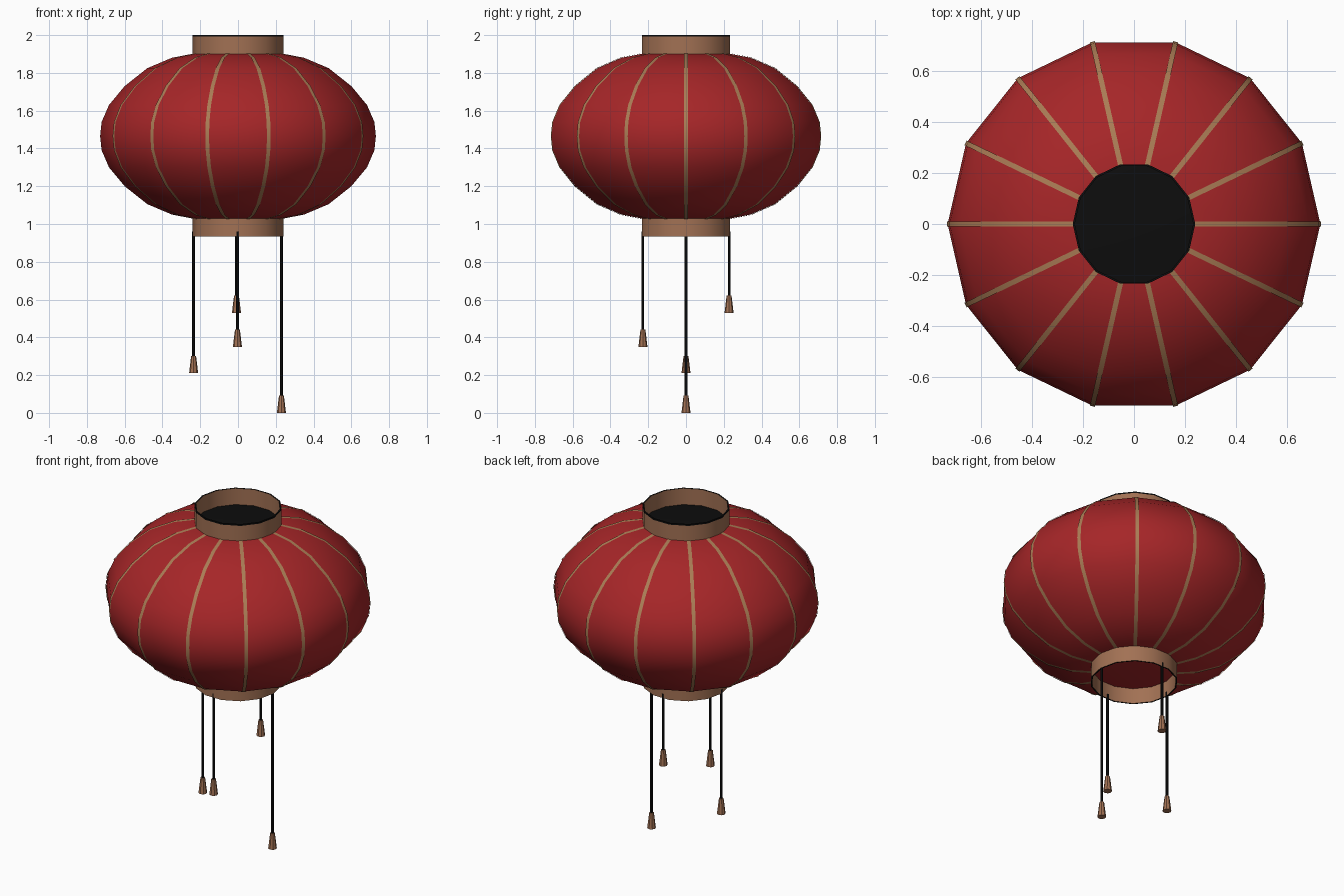
import bpy, math

if "Cube" in bpy.data.objects:
    bpy.data.objects.remove(bpy.data.objects["Cube"])

SIDES = 14


def material(name, rgb):
    m = bpy.data.materials.new(name)
    m.diffuse_color = (*rgb, 1)
    m.use_nodes = True
    m.node_tree.nodes["Principled BSDF"].inputs["Base Color"].default_value = m.diffuse_color
    return m


RED = material("red paper", (0.38, 0.019, 0.021))
WOOD = material("warm wood", (0.36, 0.165, 0.088))
GOLD = material("gold rib", (0.40, 0.20, 0.09))
BLACK = material("black", (0.004, 0.004, 0.004))


def make(name, verts, faces, mats, indices=None, smooth=True):
    me = bpy.data.meshes.new(name)
    me.from_pydata(verts, [], faces)
    for m in mats:
        me.materials.append(m)
    if indices:
        me.polygons.foreach_set("material_index", indices)
    ob = bpy.data.objects.new(name, me)
    bpy.context.collection.objects.link(ob)
    bpy.ops.object.select_all(action='DESELECT')
    ob.select_set(True)
    bpy.context.view_layer.objects.active = ob
    if smooth:
        bpy.ops.object.shade_smooth_by_angle(angle=math.radians(35))
    return ob


def lathe(name, profile, mats, bands=None, n=SIDES, cap0=None, cap1=None, at=(0, 0)):
    """Revolve (radius, z) points listed bottom to top; bands = material per segment."""
    verts, faces, idx = [], [], []
    for r, z in profile:
        for i in range(n):
            a = 2 * math.pi * i / n
            verts.append((at[0] + r * math.cos(a), at[1] + r * math.sin(a), z))
    for k in range(len(profile) - 1):
        for i in range(n):
            j = (i + 1) % n
            faces.append((k * n + i, k * n + j, (k + 1) * n + j, (k + 1) * n + i))
            idx.append(bands[k] if bands else 0)
    if cap0 is not None:
        faces.append(tuple(reversed(range(n))))
        idx.append(cap0)
    if cap1 is not None:
        faces.append(tuple(range((len(profile) - 1) * n, len(profile) * n)))
        idx.append(cap1)
    return make(name, verts, faces, mats, idx)


# paper body, symmetric about its middle height
MID = 1.465
half = [(0.73, 0.0), (0.722, 0.075), (0.683, 0.165), (0.60, 0.265),
        (0.48, 0.36), (0.35, 0.415), (0.235, 0.437)]
body = [(r, MID - d) for r, d in reversed(half)] + [(r, MID + d) for r, d in half[1:]]
lathe("lantern_body", body, [RED, BLACK], cap0=0, cap1=1)

# gold ribs laid along the body's vertical edges
verts, faces = [], []
for i in range(SIDES):
    a = 2 * math.pi * i / SIDES
    c, s = math.cos(a), math.sin(a)
    for k, (r, z) in enumerate(body):
        d = (z - MID) / 0.44
        r, z = r + 0.002, z + 0.002 * d
        for w in (-0.01, 0.01):
            verts.append((r * c - w * s, r * s + w * c, z))
        if k:
            b = len(verts) - 4
            faces.append((b, b + 1, b + 3, b + 2))
make("ribs", verts, faces, [GOLD])

# wooden collars with black rims
R, T = 0.24, 0.008
lathe("top_collar", [(R, 1.90), (R, 1.992), (R, 2.0), (R - T, 2.0), (R - T, 1.90)],
      [WOOD, BLACK], [0, 1, 1, 0])
lathe("bottom_collar", [(R - T, 1.028), (R - T, 0.935), (R, 0.935), (R, 1.028)],
      [WOOD, BLACK], [0, 1, 0])

# hanging cords with tassels: x, y, height of tassel bottom
for name, x, y, z in (("left", -0.235, 0, 0.21), ("right", 0.23, 0, 0.0),
                      ("front", -0.003, -0.228, 0.35), ("back", -0.008, 0.228, 0.53)):
    lathe(name + "_cord", [(0.008, z + 0.08), (0.008, 0.96)], [BLACK], n=6, at=(x, y), cap0=0, cap1=0)
    lathe(name + "_tassel", [(0.024, z), (0.013, z + 0.092)], [WOOD], n=8,
          at=(x, y), cap0=0, cap1=0)
